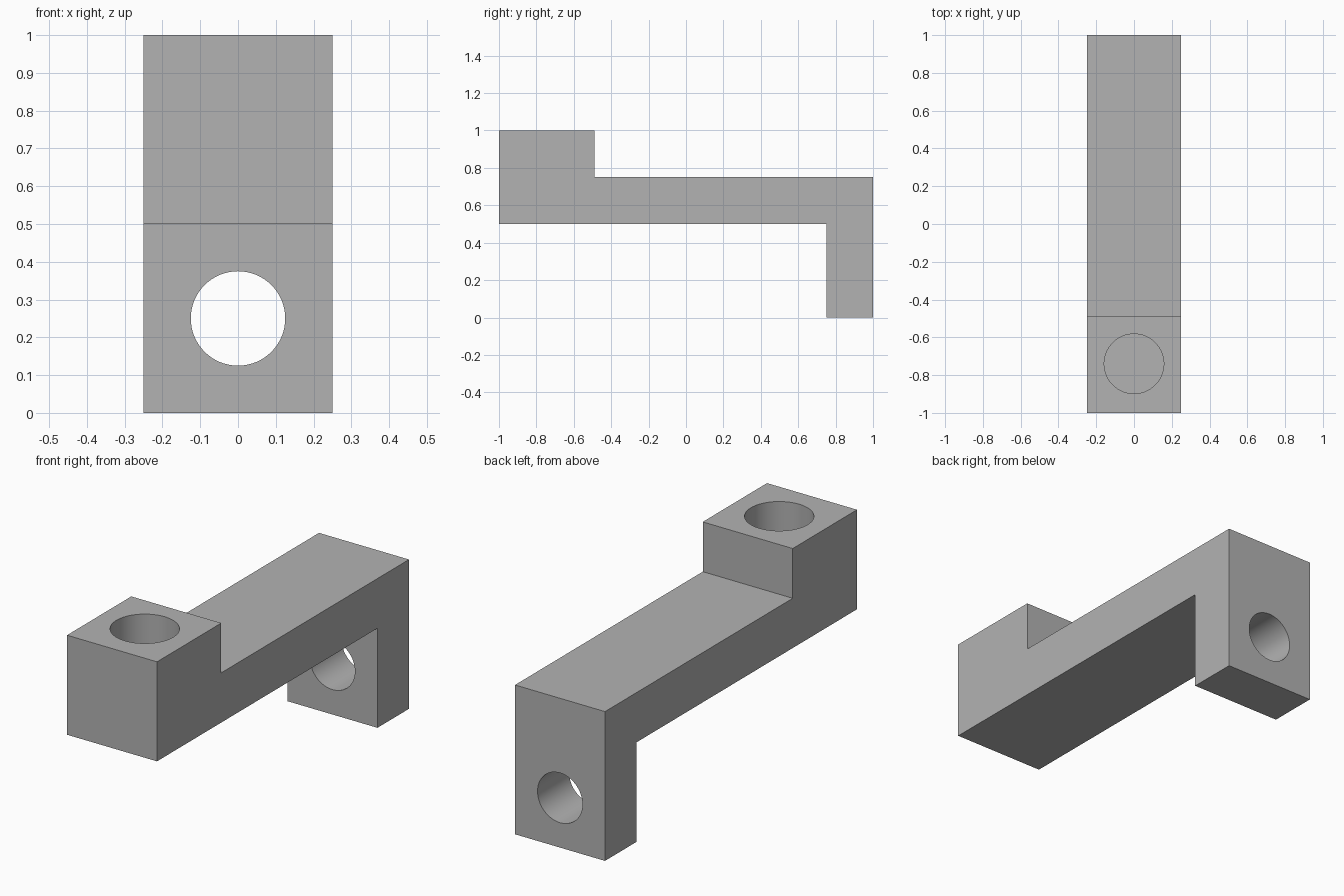
import bpy
import bmesh
import math

if "Cube" in bpy.data.objects:
    bpy.data.objects.remove(bpy.data.objects["Cube"], do_unlink=True)

HALF_WIDTH = 0.25

# Single grey material
grey = bpy.data.materials.new("plain grey")
grey.use_nodes = True
colour = (0.45, 0.45, 0.45, 1)
grey.diffuse_color = colour
grey.node_tree.nodes["Principled BSDF"].inputs["Base Color"].default_value = colour

# Bracket body: side profile (y, z) extruded across the width
profile = [(-1, 0.5), (0.75, 0.5), (0.75, 0), (1, 0),
           (1, 0.75), (-0.49, 0.75), (-0.49, 1), (-1, 1)]
bm = bmesh.new()
side = bm.faces.new([bm.verts.new((-HALF_WIDTH, y, z)) for y, z in profile])
extruded = bmesh.ops.extrude_face_region(bm, geom=[side])["geom"]
bmesh.ops.translate(bm, vec=(2 * HALF_WIDTH, 0, 0),
                    verts=[v for v in extruded if isinstance(v, bmesh.types.BMVert)])
bmesh.ops.recalc_face_normals(bm, faces=bm.faces)
mesh = bpy.data.meshes.new("bracket")
bm.to_mesh(mesh)
bm.free()
mesh.materials.append(grey)
bracket = bpy.data.objects.new("bracket", mesh)
bpy.context.collection.objects.link(bracket)


def drill(name, radius, depth, location, tilt=0):
    """Cut a round hole into the bracket."""
    bpy.ops.mesh.primitive_cylinder_add(vertices=64, radius=radius, depth=depth,
                                        location=location, rotation=(tilt, 0, 0))
    cutter = bpy.context.object
    cutter.name = name
    cutter.hide_render = True
    cutter.data.materials.append(grey)
    cut = bracket.modifiers.new(name, "BOOLEAN")
    cut.operation = "DIFFERENCE"
    cut.solver = "EXACT"
    cut.object = cutter
    bpy.ops.object.select_all(action="DESELECT")
    bracket.select_set(True)
    bpy.context.view_layer.objects.active = bracket
    bpy.ops.object.modifier_apply(modifier=cut.name)
    bpy.data.objects.remove(cutter, do_unlink=True)


# Blind socket in the raised block, through hole in the leg
drill("socket_cutter", 0.158, 0.5, (0, -0.74, 1))
drill("leg_hole_cutter", 0.125, 0.5, (0, 0.875, 0.25), math.pi / 2)

bpy.ops.object.shade_smooth_by_angle(angle=math.radians(30))
